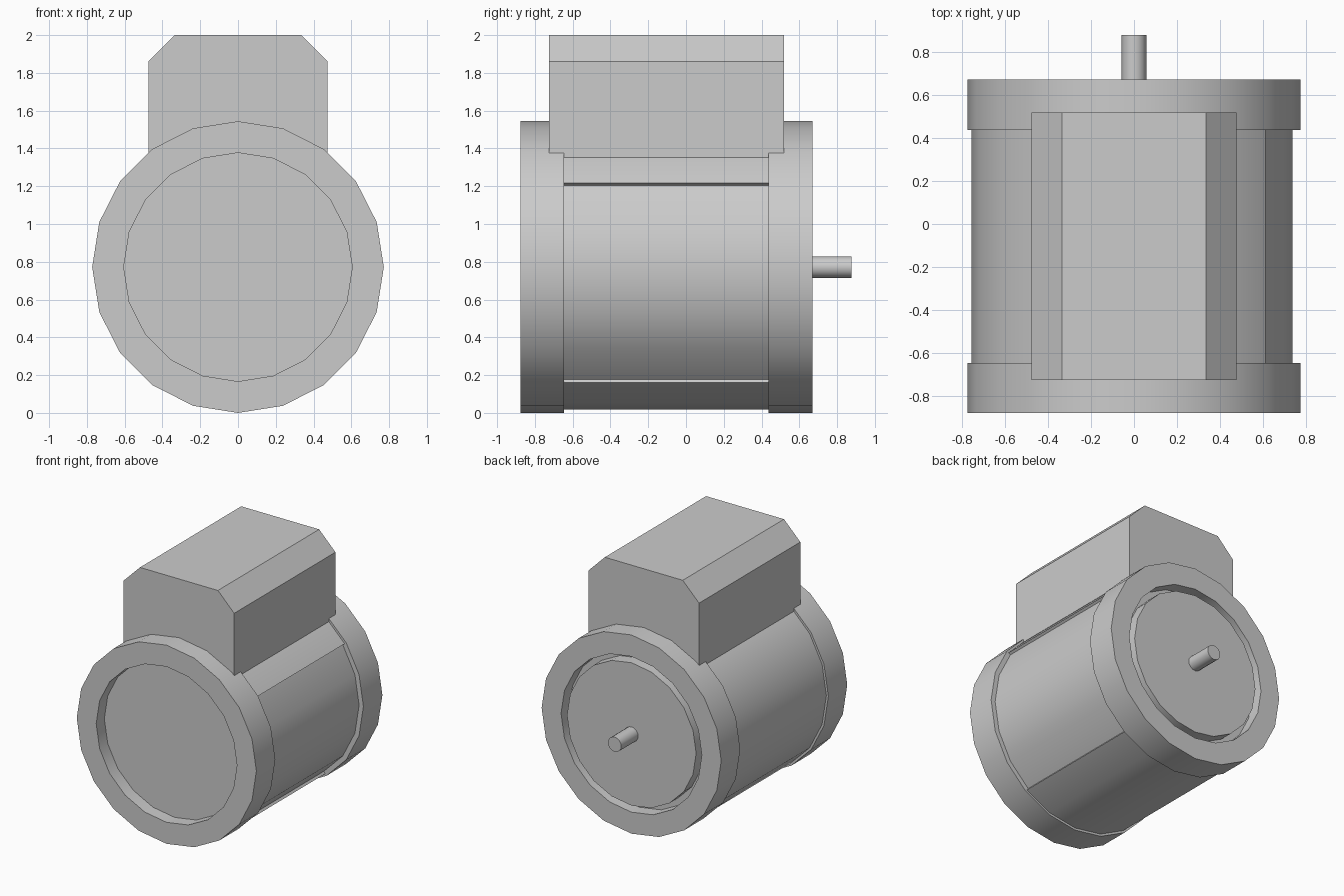
import bpy, bmesh
from math import cos, sin, radians
from mathutils import Vector

if "Cube" in bpy.data.objects:
    bpy.data.objects.remove(bpy.data.objects["Cube"])

CZ = 0.772   # height of the motor axis
N = 20       # sides of the round parts


def finish(bm, name, smooth=True):
    bmesh.ops.recalc_face_normals(bm, faces=bm.faces)
    me = bpy.data.meshes.new(name)
    bm.to_mesh(me)
    bm.free()
    ob = bpy.data.objects.new(name, me)
    bpy.context.collection.objects.link(ob)
    if smooth:
        bpy.ops.object.select_all(action='DESELECT')
        ob.select_set(True)
        bpy.context.view_layer.objects.active = ob
        bpy.ops.object.shade_smooth_by_angle(angle=radians(30))
    return ob


def prism(name, outline, y0, y1, smooth=True):
    """Extrude an (x, z) outline along y."""
    bm = bmesh.new()
    face = bm.faces.new([bm.verts.new((x, y0, z)) for x, z in outline])
    new = bmesh.ops.extrude_face_region(bm, geom=[face])['geom']
    verts = [v for v in new if isinstance(v, bmesh.types.BMVert)]
    bmesh.ops.translate(bm, verts=verts, vec=Vector((0, y1 - y0, 0)))
    # the starting face stays as the near cap when it is still present
    return finish(bm, name, smooth)


def polar(r, deg):
    return (r * cos(radians(deg)), CZ + r * sin(radians(deg)))


def circle(r, n=N):
    return [polar(r, 90 + 360 * i / n) for i in range(n)]


def lathe(name, profile):
    """Revolve a (radius, y) profile round the motor axis and cap both ends."""
    bm = bmesh.new()
    rings = [[bm.verts.new((x, y, z)) for x, z in circle(r)] for r, y in profile]
    for a, b in zip(rings, rings[1:]):
        for i in range(N):
            j = (i + 1) % N
            bm.faces.new((a[i], a[j], b[j], b[i]))
    bm.faces.new(rings[0])
    bm.faces.new(rings[-1])
    return finish(bm, name)


# End bells, each with a recessed face
for name, outer, inner, floor in (("front_end_bell", -0.877, -0.645, -0.777),
                                  ("rear_end_bell", 0.67, 0.437, 0.57)):
    lathe(name, [(0.605, floor), (0.605, outer), (0.772, outer), (0.772, inner)])

# Casing with a shallow stepped panel on its right side
step = 360 // N
outline = [polar(0.735, a) for a in range(-54, 37, step)]
outline += [polar(0.755, a) for a in range(36, 307, step)]
prism("casing", outline, -0.66, 0.45)

# Bearing cover and drive shaft
prism("bearing_cover", circle(0.555), 0.55, 0.668)
prism("drive_shaft", circle(0.057, 16), 0.56, 0.876)

# Terminal box with chamfered top edges
half = [(0.475, 1.3), (0.475, 1.86), (0.335, 2.0)]
prism("terminal_box", half + [(-x, z) for x, z in reversed(half)], -0.725, 0.518, smooth=False)
